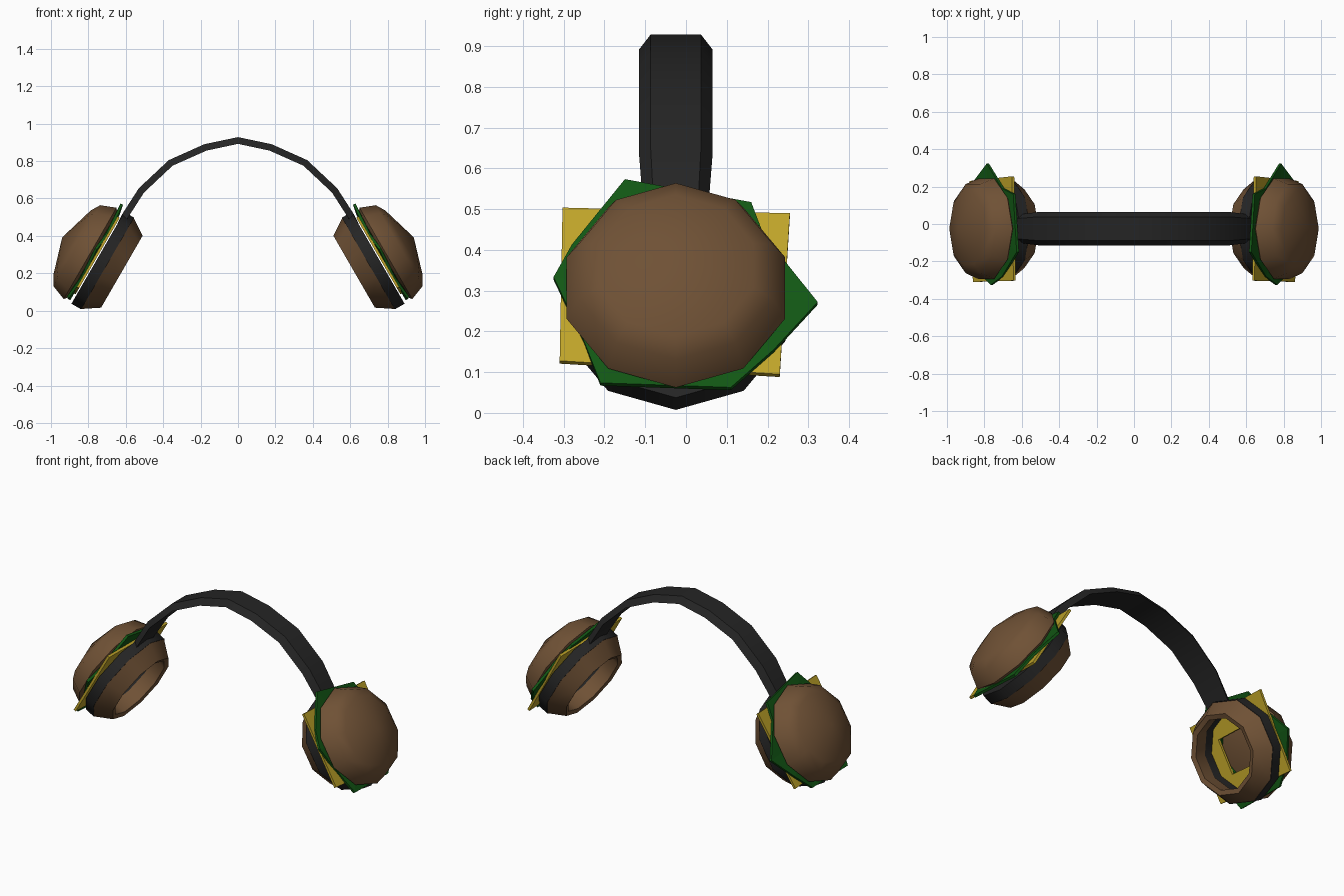
import bpy, bmesh, math
from mathutils import Matrix, Vector

cube = bpy.data.objects.get("Cube")
if cube:
    bpy.data.objects.remove(cube, do_unlink=True)


def material(name, rgb):
    m = bpy.data.materials.new(name)
    m.use_nodes = True
    m.diffuse_color = (*rgb, 1)
    m.node_tree.nodes["Principled BSDF"].inputs["Base Color"].default_value = (*rgb, 1)
    return m


BROWN = material("bun brown", (0.16, 0.083, 0.036))
BLACK = material("charcoal black", (0.018, 0.018, 0.018))
GREEN = material("lettuce green", (0.006, 0.095, 0.007))
YELLOW = material("cheese yellow", (0.52, 0.37, 0.022))

# Cup frame: local x runs to the back, local y up the cup, local z outward
TILT = math.radians(30)
UP = Vector((-math.sin(TILT), 0, math.cos(TILT)))
OUT = Vector((math.cos(TILT), 0, math.sin(TILT)))
CENTRE = -0.13 * UP + Vector((0, -0.025, 0))
CUP = Matrix((Vector((0, 1, 0)), UP, OUT)).transposed().to_4x4()
CUP.translation = CENTRE


def finish(bm, name, mat, matrix=None, smooth=None):
    if matrix:
        bm.transform(matrix)
    bmesh.ops.remove_doubles(bm, verts=bm.verts, dist=0.0001)
    bmesh.ops.recalc_face_normals(bm, faces=bm.faces)
    mesh = bpy.data.meshes.new(name)
    bm.to_mesh(mesh)
    bm.free()
    mesh.materials.append(mat)
    ob = bpy.data.objects.new(name, mesh)
    bpy.context.collection.objects.link(ob)
    if smooth:
        bpy.ops.object.select_all(action='DESELECT')
        ob.select_set(True)
        bpy.context.view_layer.objects.active = ob
        bpy.ops.object.shade_smooth_by_angle(angle=math.radians(smooth))
    return ob


def skin(rings, loop=False):
    """Join equal closed rings of points with quads."""
    bm = bmesh.new()
    rows = [[bm.verts.new(p) for p in ring] for ring in rings]
    pairs = list(zip(rows, rows[1:])) + ([(rows[-1], rows[0])] if loop else [])
    n = len(rows[0])
    for a, b in pairs:
        for i in range(n):
            j = (i + 1) % n
            bm.faces.new((a[i], a[j], b[j], b[i]))
    return bm, rows


def lathe(profile, loop, sides=10):
    rings = []
    for r, h in profile:
        angles = [math.pi / 2 + math.tau * k / sides for k in range(sides)]
        rings.append([(r * math.cos(a), r * math.sin(a), h) for a in angles])
    bm, _ = skin(rings, loop)
    bmesh.ops.remove_doubles(bm, verts=bm.verts, dist=0.0001)
    bmesh.ops.dissolve_degenerate(bm, edges=bm.edges, dist=0.0001)
    return bm


def slice_ring(outline, hole, low, high, wave=0):
    """Flat food slice with a hole in the middle and an optional wavy rim."""
    def ring(scale, h, w):
        return [(x * scale, y * scale, h + w * (-1) ** i) for i, (x, y) in enumerate(outline)]
    return skin([ring(1, low, wave), ring(1, high, wave),
                 ring(hole, high, 0), ring(hole, low, 0)], True)[0]


BUN = [(0, 0.832), (0.262, 0.822), (0.282, 0.838), (0.25, 0.92), (0.2, 0.95), (0, 1.01)]
PATTY = [(0.283, 0.73), (0.283, 0.79), (0.21, 0.79), (0.21, 0.73)]
PAD = [(0.282, 0.732), (0.222, 0.642), (0.195, 0.65), (0.205, 0.732)]
CHEESE = [(-0.278, 0.244), (0.28, 0.228), (0.255, -0.228), (-0.285, -0.19)]
LETTUCE = [(-0.125, 0.313), (0.185, 0.255), (0.215, 0.157), (0.348, -0.028),
           (0.24, -0.17), (0.135, -0.27), (-0.185, -0.264), (-0.225, -0.14),
           (-0.3, 0.036), (-0.255, 0.135)]

# Ear cups, mirrored left and right
for side, label in ((1, "left"), (-1, "right")):
    m = Matrix.Scale(side, 4, (1, 0, 0)) @ CUP
    finish(lathe(BUN, False), label + "_top_bun", BROWN, m, 60)
    finish(lathe(PATTY, True), label + "_patty_ring", BLACK, m, 40)
    finish(lathe(PAD, True), label + "_ear_pad", BROWN, m, 40)
    finish(slice_ring(CHEESE, 0.45, 0.796, 0.81), label + "_cheese_slice", YELLOW, m)
    finish(slice_ring(LETTUCE, 0.55, 0.81, 0.824, 0.006), label + "_lettuce_leaf", GREEN, m)

# Headband: bevelled strap swept along a faceted arch
half = [(0.18, 0.89), (0.37, 0.805), (0.53, 0.655), (0.62, 0.515), (0.645, 0.465)]
path = [Vector((-x, 0, z)) for x, z in reversed(half)] + [Vector((0, 0, 0.928))]
path += [Vector((x, 0, z)) for x, z in half]
rings = []
for i, p in enumerate(path):
    along = (path[min(i + 1, len(path) - 1)] - path[max(i - 1, 0)]).normalized()
    inward = Vector((along.z, 0, -along.x))
    taper = 0.88 if p.z < 0.6 else 1
    rings.append([p + inward * d + Vector((0, w * taper - 0.025, 0))
                  for w, d in ((-0.062, 0), (0.062, 0), (0.09, 0.036), (-0.09, 0.036))])
bm, rows = skin(rings)
bm.faces.new(rows[0])
bm.faces.new(rows[-1])
finish(bm, "headband", BLACK, None, 30)
